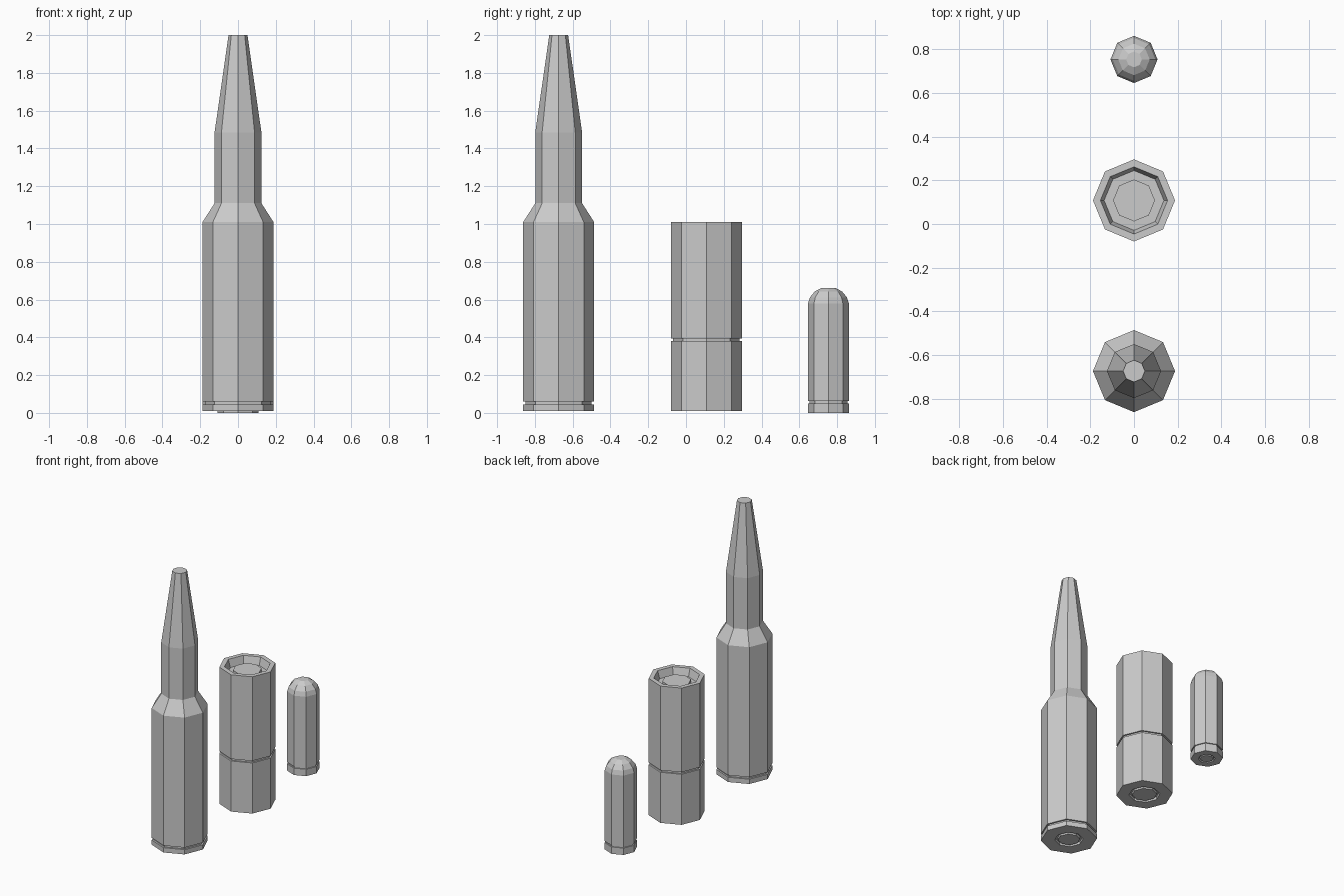
import bpy
from math import cos, sin, pi

if "Cube" in bpy.data.objects:
    bpy.data.objects.remove(bpy.data.objects["Cube"])

SIDES = 8


def lathe(name, y, profile, cap_start=False, cap_end=False):
    """Spin a (radius, z) profile, listed from bottom centre to top centre."""
    verts = [(r * cos(2 * pi * k / SIDES), r * sin(2 * pi * k / SIDES), z)
             for r, z in profile for k in range(SIDES)]
    faces = []
    for i in range(len(profile) - 1):
        a, b = i * SIDES, (i + 1) * SIDES
        for k in range(SIDES):
            n = (k + 1) % SIDES
            faces.append((a + k, a + n, b + n, b + k))
    if cap_start:
        faces.append(tuple(reversed(range(SIDES))))
    if cap_end:
        faces.append(tuple(range(len(verts) - SIDES, len(verts))))
    mesh = bpy.data.meshes.new(name)
    mesh.from_pydata(verts, [], faces)
    mesh.update()
    obj = bpy.data.objects.new(name, mesh)
    obj.location.y = y
    bpy.context.collection.objects.link(obj)
    return obj


def base(primer, pocket, rim, z, depth):
    """Primer disc set in a ring-shaped groove, then out to the rim."""
    return [(primer, z), (primer, z + depth), (pocket, z + depth),
            (pocket, z), (rim, z)]


def groove(r, inner, z0, z1):
    return [(r, z0), (inner, z0), (inner, z1), (r, z1)]


# Rifle round: bottleneck casing and long tapered bullet
R = 0.188
lathe("rifle_casing", -0.674,
      base(0.074, 0.095, R, 0.01, 0.02) + groove(R, 0.175, 0.045, 0.06)
      + [(R, 1.01), (0.124, 1.11)], cap_start=True)
lathe("rifle_bullet", -0.674,
      [(0.124, 1.11), (0.124, 1.485), (0.05, 2.0)], cap_end=True)

# Shotgun shell: base cup and hull with a recessed, crimped mouth
lathe("shell_base", 0.108,
      base(0.083, 0.104, R, 0.01, 0.02) + [(R, 0.38), (0.176, 0.38)],
      cap_start=True)
lathe("shell_hull", 0.108,
      [(0.176, 0.38), (0.176, 0.395), (R, 0.395), (R, 1.01), (0.154, 1.01),
       (0.137, 0.955), (0.096, 0.955), (0.096, 0.98)], cap_end=True)

# Pistol round: short casing and rounded bullet nose
P = 0.108
lathe("pistol_casing", 0.754,
      base(0.044, 0.056, P, 0.0, 0.015) + groove(P, 0.1, 0.05, 0.062)
      + [(P, 0.58)], cap_start=True)
lathe("pistol_bullet", 0.754,
      [(P, 0.58), (0.098, 0.612), (0.072, 0.643), (0.036, 0.662)],
      cap_end=True)
